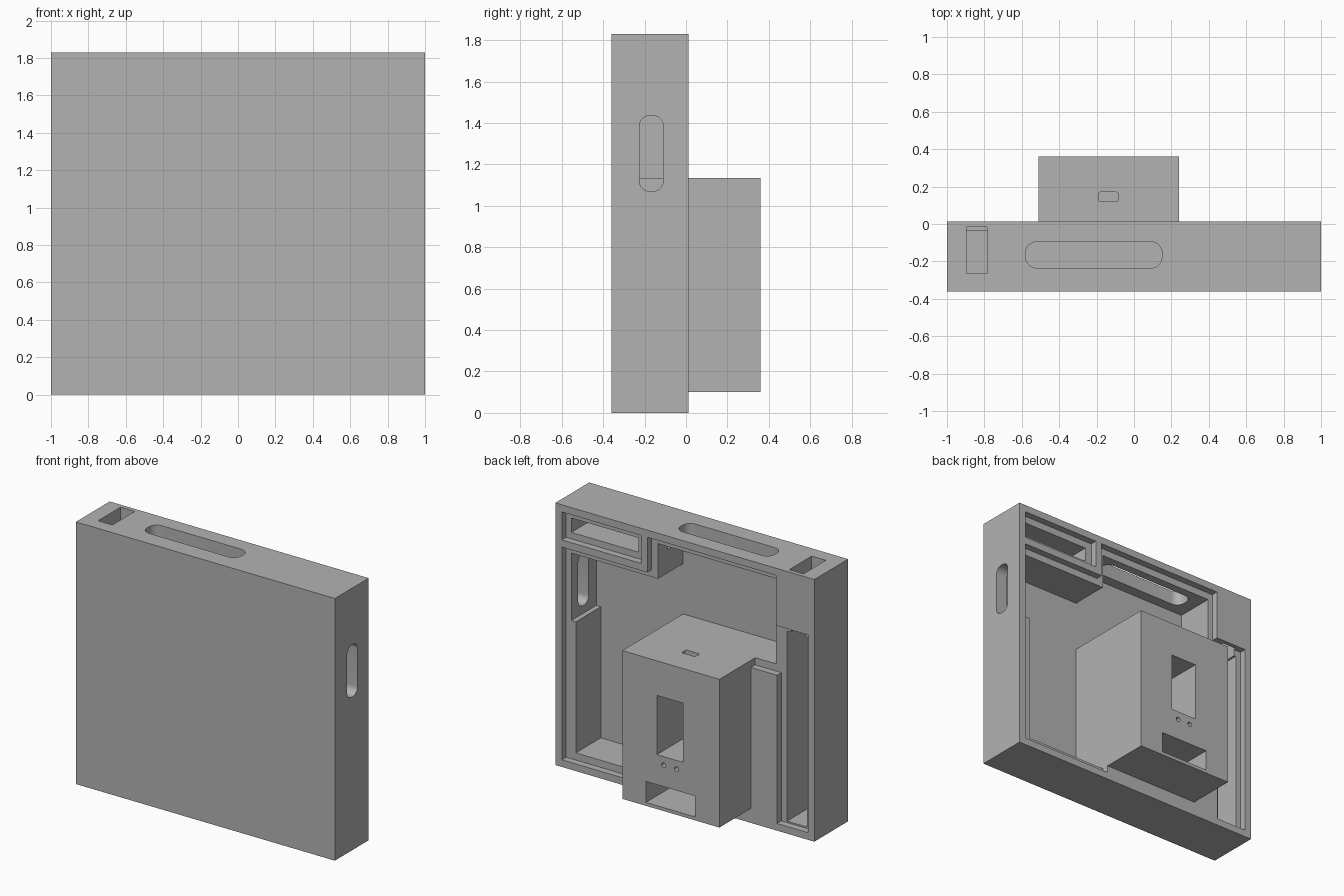
import bpy, bmesh
from mathutils import Vector, Matrix

cube = bpy.data.objects.get("Cube")
if cube:
    bpy.data.objects.remove(cube, do_unlink=True)

grey = bpy.data.materials.new("plain grey")
grey.use_nodes = True
COLOUR = (0.45, 0.45, 0.45, 1)
grey.diffuse_color = COLOUR
grey.node_tree.nodes["Principled BSDF"].inputs["Base Color"].default_value = COLOUR


def finish(bm, name):
    bmesh.ops.recalc_face_normals(bm, faces=bm.faces)
    mesh = bpy.data.meshes.new(name)
    bm.to_mesh(mesh)
    bm.free()
    mesh.materials.append(grey)
    obj = bpy.data.objects.new(name, mesh)
    bpy.context.collection.objects.link(obj)
    return obj


def box(name, x, y, z, round_axis=None, radius=0.0):
    """Box between given limits, optionally rounded around one axis."""
    bm = bmesh.new()
    bmesh.ops.create_cube(bm, size=1)
    for v in bm.verts:
        v.co = Vector([r[0] if c < 0 else r[1] for c, r in zip(v.co, (x, y, z))])
    if round_axis is not None:
        edges = [e for e in bm.edges
                 if abs((e.verts[0].co - e.verts[1].co).normalized()[round_axis]) > 0.9]
        bmesh.ops.bevel(bm, geom=edges, offset=radius, segments=8,
                        profile=0.5, affect='EDGES')
    return finish(bm, name)


def prism(name, outline, y0, y1):
    """Extrude an x-z outline along y."""
    bm = bmesh.new()
    face = bm.faces.new([bm.verts.new((x, y0, z)) for x, z in outline])
    out = bmesh.ops.extrude_face_region(bm, geom=[face])
    bmesh.ops.translate(bm, vec=(0, y1 - y0, 0),
                        verts=[g for g in out["geom"] if isinstance(g, bmesh.types.BMVert)])
    return finish(bm, name)


def pin(name, x, z, radius, y0, y1):
    bm = bmesh.new()
    bmesh.ops.create_cone(bm, cap_ends=True, segments=24, radius1=radius,
                          radius2=radius, depth=y1 - y0)
    bm.transform(Matrix.Translation((x, (y0 + y1) / 2, z)) @ Matrix.Rotation(1.5708, 4, 'X'))
    return finish(bm, name)


def carve(target, cutters):
    for cutter in cutters:
        cutter.hide_render = True
        mod = target.modifiers.new("cut", 'BOOLEAN')
        mod.operation = 'DIFFERENCE'
        mod.solver = 'EXACT'
        mod.object = cutter
        bpy.context.view_layer.objects.active = target
        bpy.ops.object.modifier_apply(modifier=mod.name)
        bpy.data.objects.remove(cutter, do_unlink=True)


FRONT, PLATE, LEDGE, RIM, BACK = -0.36, -0.31, -0.035, 0.013, 0.36
OUT = 0.1  # cutters reach past the rim

# Housing, open at the back
housing = box("housing", (-1, 1), (FRONT, RIM), (0, 1.83))

# Stepped seat for the main lid and the narrow side lid
lid_seat = prism("lid_seat_cutter", [
    (0.95, 0.05), (0.24, 0.05), (0.24, 0.2), (-0.5, 0.2), (-0.5, 1.085),
    (-0.712, 1.085), (-0.712, 0.05), (-0.95, 0.05), (-0.95, 1.43),
    (-0.706, 1.43), (-0.706, 1.78), (0.29, 1.78), (0.29, 1.535), (0.95, 1.535)],
    LEDGE, OUT)

# Main cavity with a thicker lower side wall
cavity = prism("main_cavity_cutter", [
    (0.875, 0.1), (-0.505, 0.1), (-0.505, 1.135), (-0.67, 1.135), (-0.67, 1.73),
    (0.24, 1.73), (0.24, 1.485), (0.91, 1.485), (0.91, 1.015), (0.875, 1.015)],
    PLATE, OUT)

carve(housing, [
    lid_seat,
    cavity,
    # Upper corner compartment
    box("corner_seat_cutter", (0.34, 0.95), (LEDGE, OUT), (1.585, 1.78)),
    box("corner_bay_cutter", (0.39, 0.91), (PLATE, OUT), (1.63, 1.73)),
    box("wire_hole_cutter", (0.2, 0.45), (-0.18, -0.14), (1.65, 1.69)),
    # Tall side compartment and the chute that feeds it
    box("side_bay_cutter", (-0.91, -0.756), (PLATE, OUT), (0.06, 1.385)),
    box("chute_cutter", (-0.895, -0.785), (-0.265, -0.017), (1.3, 1.9)),
    # Rounded openings in the top and side walls
    box("top_slot_cutter", (-0.58, 0.15), (-0.235, -0.095), (1.65, 1.9), 2, 0.06),
    box("side_slot_cutter", (0.8, 1.1), (-0.225, -0.11), (1.07, 1.435), 0, 0.05),
])

# Projecting block with its openings
block = box("rear_block", (-0.51, 0.24), (PLATE - 0.01, BACK), (0.1, 1.135))
carve(block, [
    box("window_cutter", (-0.229, -0.027), (-0.2, 0.5), (0.48, 0.893)),
    box("tray_cutter", (-0.322, 0.057), (-0.2, 0.5), (0.124, 0.27)),
    box("top_port_cutter", (-0.19, -0.085), (0.12, 0.17), (0.85, 1.2), 2, 0.01),
] + [pin("pin_hole_cutter", x, 0.42, 0.016, 0.2, 0.5) for x in (-0.08, -0.18)])

# Keep flat faces crisp and rounded slots smooth
for obj in (housing, block):
    bpy.ops.object.select_all(action='DESELECT')
    obj.select_set(True)
    bpy.context.view_layer.objects.active = obj
    bpy.ops.object.shade_smooth_by_angle(angle=0.52)
